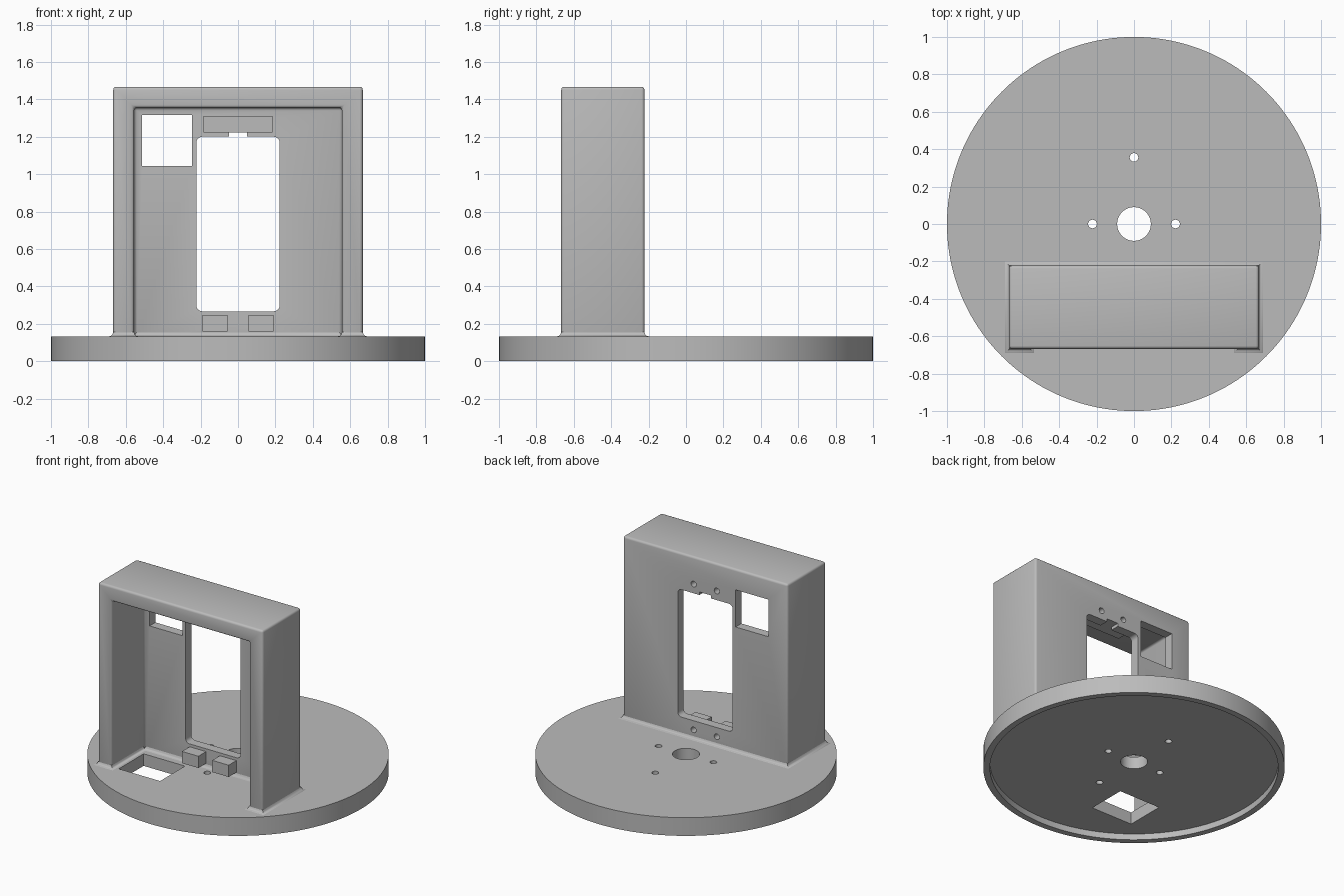
import bpy
import bmesh
from math import radians, pi
from mathutils import Matrix, Vector

if "Cube" in bpy.data.objects:
    bpy.data.objects.remove(bpy.data.objects["Cube"], do_unlink=True)

# Single plain grey material
grey = bpy.data.materials.new("plain grey")
grey.use_nodes = True
grey.diffuse_color = (0.5, 0.5, 0.5, 1)
grey.node_tree.nodes["Principled BSDF"].inputs["Base Color"].default_value = (0.5, 0.5, 0.5, 1)


def finish(name, bm):
    bmesh.ops.recalc_face_normals(bm, faces=bm.faces)
    mesh = bpy.data.meshes.new(name)
    bm.to_mesh(mesh)
    bm.free()
    mesh.materials.append(grey)
    obj = bpy.data.objects.new(name, mesh)
    bpy.context.collection.objects.link(obj)
    return obj


def box(name, x, y, z, corner=0):
    """Box from (min, max) ranges; corner rounds the edges running along y."""
    bm = bmesh.new()
    bmesh.ops.create_cube(bm, size=1)
    for v in bm.verts:
        v.co = Vector([r[0] if c < 0 else r[1] for c, r in zip(v.co, (x, y, z))])
    if corner:
        edges = [e for e in bm.edges
                 if abs(e.verts[0].co.y - e.verts[1].co.y) > 0.001]
        bmesh.ops.bevel(bm, geom=edges, offset=corner, segments=5,
                        profile=0.5, affect='EDGES')
    return finish(name, bm)


def rod(name, center, radius, length, sides=32, along_y=False):
    bm = bmesh.new()
    turn = Matrix.Rotation(pi / 2, 4, 'X') if along_y else Matrix()
    bmesh.ops.create_cone(bm, cap_ends=True, segments=sides, radius1=radius,
                          radius2=radius, depth=length,
                          matrix=Matrix.Translation(center) @ turn)
    return finish(name, bm)


def apply(obj, mod):
    bpy.ops.object.select_all(action='DESELECT')
    obj.select_set(True)
    bpy.context.view_layer.objects.active = obj
    bpy.ops.object.modifier_apply(modifier=mod.name)


def cut(obj, cutters):
    for c in cutters:
        mod = obj.modifiers.new("cut", 'BOOLEAN')
        mod.operation = 'DIFFERENCE'
        mod.solver = 'EXACT'
        mod.object = c
        apply(obj, mod)
        bpy.data.objects.remove(c, do_unlink=True)


def smooth(obj):
    bpy.ops.object.select_all(action='DESELECT')
    obj.select_set(True)
    bpy.context.view_layer.objects.active = obj
    bpy.ops.object.shade_smooth_by_angle(angle=radians(35))


FLOOR = 0.133          # top of the base
HALF, FRONT, BACK = 0.667, -0.667, -0.222
INNER, PANEL = 0.556, -0.289   # cavity half width, inner face of back panel

# Round base: shallow recess below, shaft hole, four screw holes, cable opening
base = rod("round_base", (0, 0, FLOOR / 2), 1, FLOOR, 160)
cutters = [rod("recess", (0, 0, 0), 0.956, 0.089, 160),
           rod("shaft_hole", (0, 0, 0.1), 0.09, 0.4, 48),
           box("cable_opening", (-0.515, -0.18), (-0.644, -0.356), (-0.1, 0.3))]
for x, y in ((0.222, 0), (-0.222, 0), (0, 0.356), (0, -0.356)):
    cutters.append(rod("screw_hole", (x, y, 0.1), 0.023, 0.4))
cut(base, cutters)
smooth(base)

# Upright housing: open at the front, softened edges
housing = box("upright_housing", (-HALF, HALF), (FRONT, BACK), (0.1, 1.467))
cut(housing, [box("cavity", (-INNER, INNER), (-0.9, PANEL), (-0.1, 1.356))])
soft = housing.modifiers.new("soft edges", 'BEVEL')
soft.width = 0.016
soft.segments = 3
soft.limit_method = 'ANGLE'
apply(housing, soft)

# Windows through the back panel
cut(housing, [
    box("main_window", (-0.222, 0.222), (-0.4, -0.1), (0.267, 1.2), 0.03),
    box("notch", (-0.047, 0.047), (-0.4, -0.1), (1.1, 1.222)),
    box("square_window", (-0.514, -0.246), (-0.4, -0.1), (1.044, 1.316))])

# Mounting blocks behind the panel, drilled from the back
blocks = [box("top_mounting_block", (-0.184, 0.184), (-0.378, PANEL), (1.224, 1.311))]
for side, x in (("right", (-0.189, -0.056)), ("left", (0.056, 0.189))):
    blocks.append(box(side + "_lower_block", x, (-0.378, PANEL), (0.16, 0.246)))
for part in [housing] + blocks:
    cut(part, [rod("drill", (x, -0.26, z), 0.021, 0.16, 24, True)
               for x in (-0.094, 0.094) for z in (0.2, 1.267)
               if part is housing or
               (min(v.co.z for v in part.data.vertices) < z < max(v.co.z for v in part.data.vertices)
                and min(v.co.x for v in part.data.vertices) < x < max(v.co.x for v in part.data.vertices))])
smooth(housing)

# Flared foot where the housing meets the base: U-shaped plan, offset per level
half_plan = [(HALF, BACK, 1, 1), (HALF, FRONT, 1, -1),
             (INNER, FRONT, -1, -1), (INNER, PANEL, -1, -1)]
plan = half_plan + [(-x, y, -nx, ny) for x, y, nx, ny in reversed(half_plan)]
bm = bmesh.new()
rings = []
for grow, z in ((0.024, FLOOR - 0.002), (0.022, FLOOR), (0.011, 0.136),
                (0.004, 0.143), (-0.001, 0.157)):
    rings.append([bm.verts.new((x + nx * grow, y + ny * grow, z))
                  for x, y, nx, ny in plan])
for low, high in zip(rings, rings[1:]):
    for i in range(len(plan)):
        j = (i + 1) % len(plan)
        bm.faces.new((low[i], low[j], high[j], high[i]))
foot = finish("flared_foot", bm)
smooth(foot)
